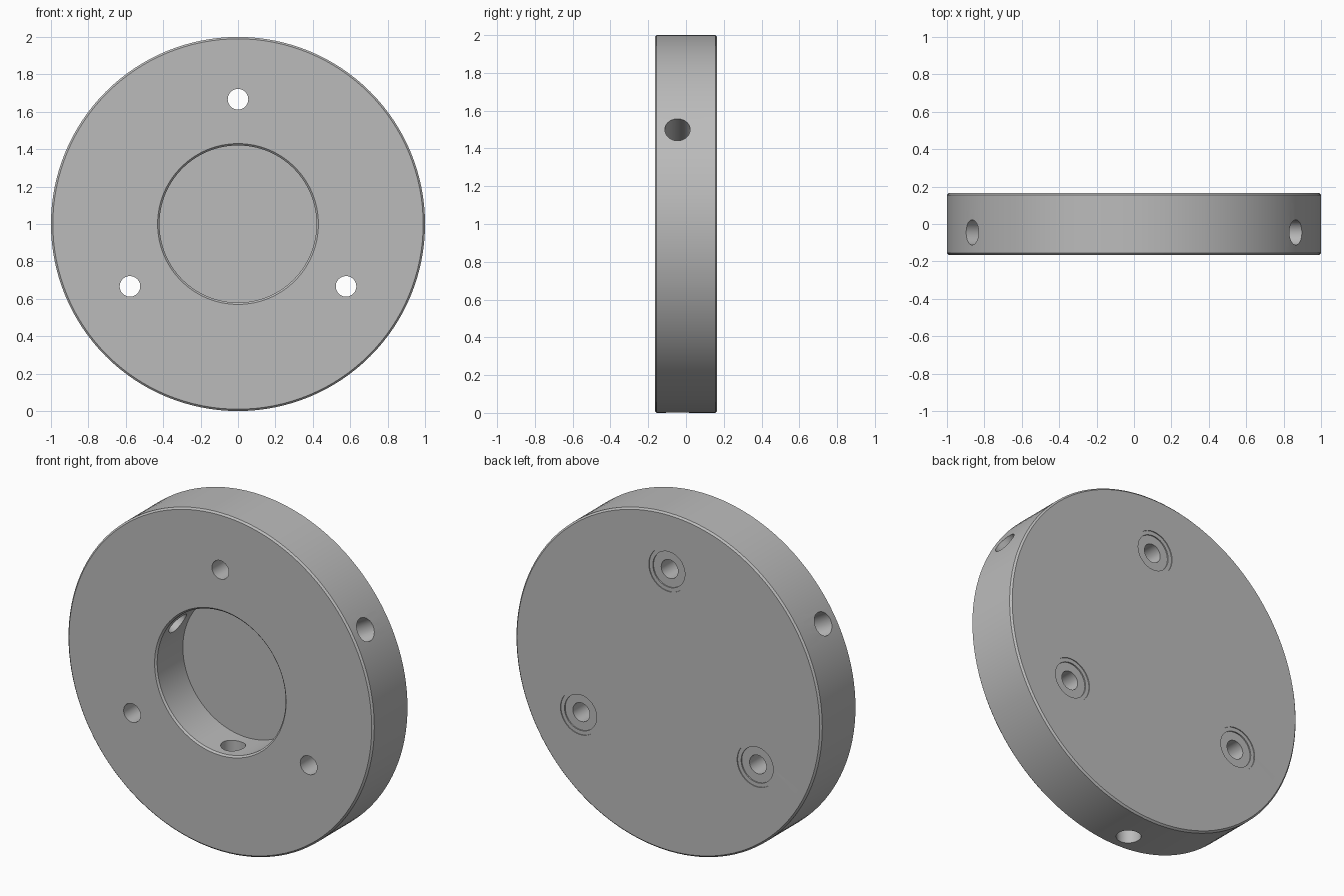
import bpy
import bmesh
from math import radians, cos, sin
from mathutils import Matrix

cube = bpy.data.objects.get("Cube")
if cube:
    bpy.data.objects.remove(cube, do_unlink=True)

RADIUS, HALF = 1.0, 0.165
BEVEL = 0.01

grey = bpy.data.materials.new("plain grey")
grey.use_nodes = True
colour = (0.5, 0.5, 0.5, 1)
grey.diffuse_color = colour
grey.node_tree.nodes["Principled BSDF"].inputs["Base Color"].default_value = colour


def lathe(name, profile, segments, matrix):
    """Spin (radius, height) points around z, then place the solid."""
    bm = bmesh.new()
    verts = [bm.verts.new((r, 0, h)) for r, h in profile]
    edges = [bm.edges.new(pair) for pair in zip(verts, verts[1:])]
    bmesh.ops.spin(bm, geom=verts + edges, cent=(0, 0, 0), axis=(0, 0, 1),
                   angle=radians(360), steps=segments, use_duplicate=False)
    bmesh.ops.remove_doubles(bm, verts=bm.verts, dist=1e-5)
    bmesh.ops.recalc_face_normals(bm, faces=bm.faces)
    bm.transform(matrix)
    mesh = bpy.data.meshes.new(name)
    bm.to_mesh(mesh)
    bm.free()
    mesh.materials.append(grey)
    obj = bpy.data.objects.new(name, mesh)
    bpy.context.collection.objects.link(obj)
    return obj


def around(angle, radius, y=0):
    a = radians(angle)
    return Matrix.Translation((radius * cos(a), y, 1 + radius * sin(a)))


# Local +z of a lathe points to the back (+y)
to_back = Matrix.Rotation(radians(-90), 4, "X")

# Disc with a blind round pocket in its front and softened rims
POCKET, FLOOR = 0.42, 0.085
disc = lathe("disc_body", [
    (0, FLOOR), (POCKET, FLOOR), (POCKET, BEVEL - HALF), (POCKET + BEVEL, -HALF),
    (RADIUS - BEVEL, -HALF), (RADIUS, BEVEL - HALF),
    (RADIUS, HALF - BEVEL), (RADIUS - BEVEL, HALF), (0, HALF)],
    128, around(0, 0) @ to_back)

cutters = []

# Through holes with a shallow stepped recess at the back
for angle in (90, 210, 330):
    cutters.append(lathe("screw_hole_cutter", [
        (0, -0.3), (0.055, -0.3), (0.055, HALF - 0.012), (0.105, HALF - 0.012),
        (0.105, HALF - 0.005), (0.128, HALF - 0.005), (0.128, 0.3), (0, 0.3)],
        40, around(angle, 0.667) @ to_back))

# Radial holes from the outer wall into the pocket
for angle in (30, 150, 270):
    turn = Matrix.Rotation(radians(90 - angle), 4, "Y")
    cutters.append(lathe("radial_hole_cutter", [
        (0, -0.45), (0.067, -0.45), (0.067, 0.45), (0, 0.45)],
        40, around(angle, 0.7, -0.045) @ turn))

# Cut every hole, then drop the cutters
bpy.context.view_layer.objects.active = disc
for cutter in cutters:
    cutter.hide_render = True
    mod = disc.modifiers.new("hole", "BOOLEAN")
    mod.operation = "DIFFERENCE"
    mod.solver = "EXACT"
    mod.object = cutter
    bpy.ops.object.modifier_apply(modifier=mod.name)
    bpy.data.objects.remove(cutter, do_unlink=True)

bpy.ops.object.select_all(action="DESELECT")
disc.select_set(True)
bpy.ops.object.shade_smooth_by_angle(angle=radians(30))
